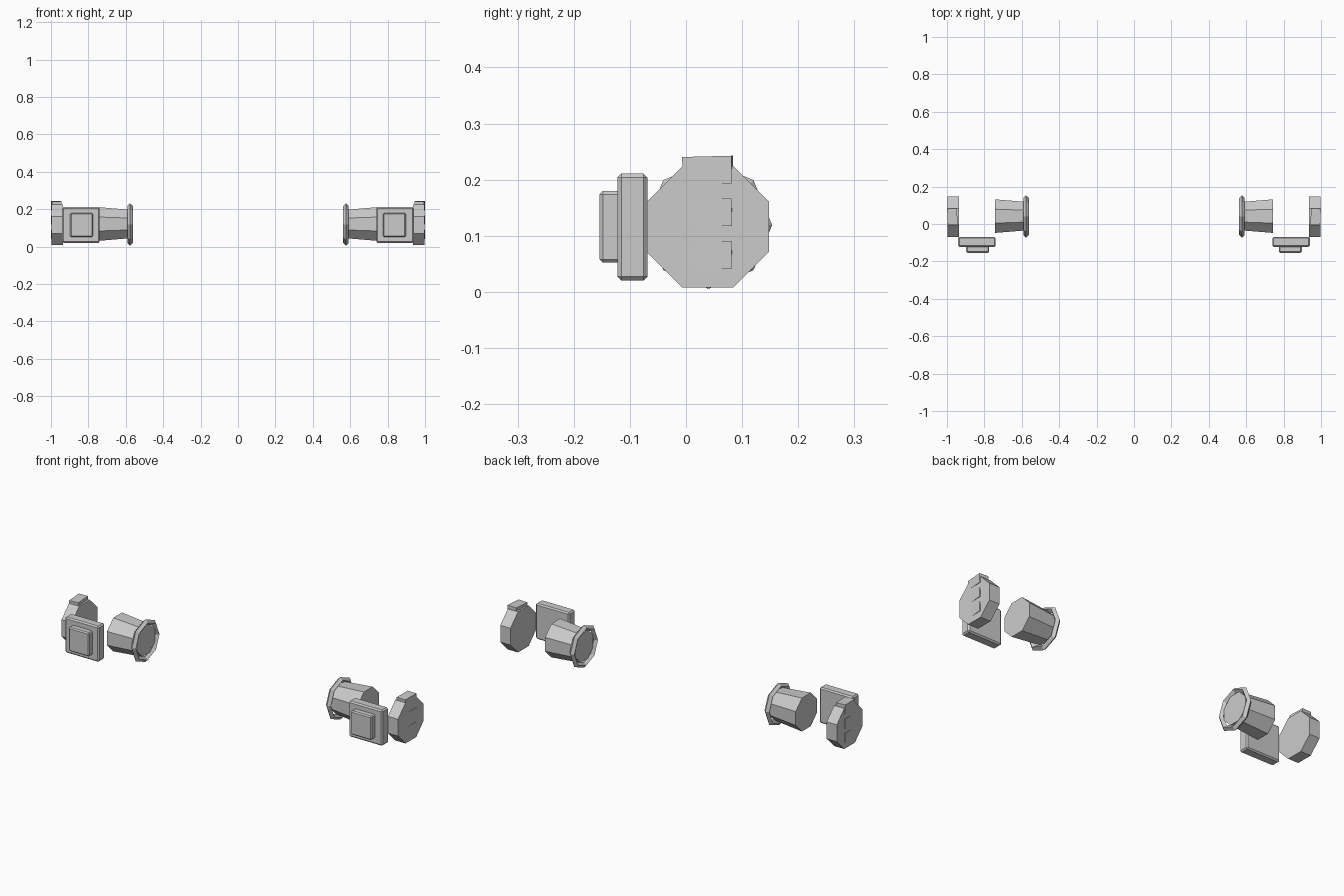
import bpy, bmesh
from math import radians, cos, sin, pi
from mathutils import Matrix, Vector

if "Cube" in bpy.data.objects:
    bpy.data.objects.remove(bpy.data.objects["Cube"])

CY, CZ = 0.04, 0.119      # shared axis of the round parts (runs along x)


def finish(bm, name):
    """Make the object from right-hand geometry and mirror it to the left."""
    bmesh.ops.recalc_face_normals(bm, faces=bm.faces[:])
    me = bpy.data.meshes.new(name)
    bm.to_mesh(me)
    bm.free()
    ob = bpy.data.objects.new(name, me)
    bpy.context.collection.objects.link(ob)
    mod = ob.modifiers.new("mirror", 'MIRROR')
    mod.use_axis[0] = True
    mod.use_mirror_merge = False
    return ob


def box(name, lo, hi, bevel=0.0, rot=None):
    lo, hi = Vector(lo), Vector(hi)
    bm = bmesh.new()
    bmesh.ops.create_cube(bm, size=1)
    bmesh.ops.scale(bm, vec=hi - lo, verts=bm.verts)
    if bevel:
        bmesh.ops.bevel(bm, geom=bm.edges[:], offset=bevel, segments=1, affect='EDGES')
    m = Matrix.Translation((lo + hi) / 2)
    if rot:
        m = m @ rot
    bmesh.ops.transform(bm, matrix=m, verts=bm.verts)
    return finish(bm, name)


def lathe(name, profile, cy, cz, offset, closed_ring=False):
    """Eight-sided body around an x-parallel axis; profile holds (x, radius)."""
    bm = bmesh.new()
    rings = [[bm.verts.new((x, cy + r * cos(offset + k * pi / 4),
                            cz + r * sin(offset + k * pi / 4))) for k in range(8)]
             for x, r in profile]
    pairs = list(zip(rings, rings[1:]))
    if closed_ring:
        pairs.append((rings[-1], rings[0]))
    else:
        bm.faces.new(rings[0])
        bm.faces.new(rings[-1])
    for a, b in pairs:
        for k in range(8):
            j = (k + 1) % 8
            bm.faces.new((a[k], a[j], b[j], b[k]))
    return finish(bm, name)


# Tapered barrel, flats facing up and sideways
lathe("barrel", [(0.573, 0.082), (0.742, 0.097)], 0.042, 0.121, pi / 8)

# Diamond-section collar ring around the inner end
R, r = 0.099, 0.0145
lathe("collar_ring", [(0.577, R + r), (0.577 + r, R), (0.577, R - r), (0.577 - r, R)],
      CY, CZ, 0, closed_ring=True)

# Stepped front plate
box("front_plate", (0.74, -0.122, 0.02), (0.94, -0.069, 0.211), 0.007)
box("front_panel", (0.775, -0.154, 0.052), (0.897, -0.115, 0.18), 0.006)

# Outer octagonal cap
lathe("end_cap", [(0.936, 0.1175), (0.9962, 0.1175)], 0.039, 0.116, pi / 8)

# Three tilted blocks; the upper one stands above the cap
tilt = Matrix.Rotation(radians(-3), 4, 'Z') @ Matrix.Rotation(radians(1.5), 4, 'X')
for label, z in (("upper", 0.217), ("middle", 0.141), ("lower", 0.065)):
    box(label + "_block", (0.945, -0.005, z - 0.0245), (0.9975, 0.083, z + 0.0245), 0, tilt)
